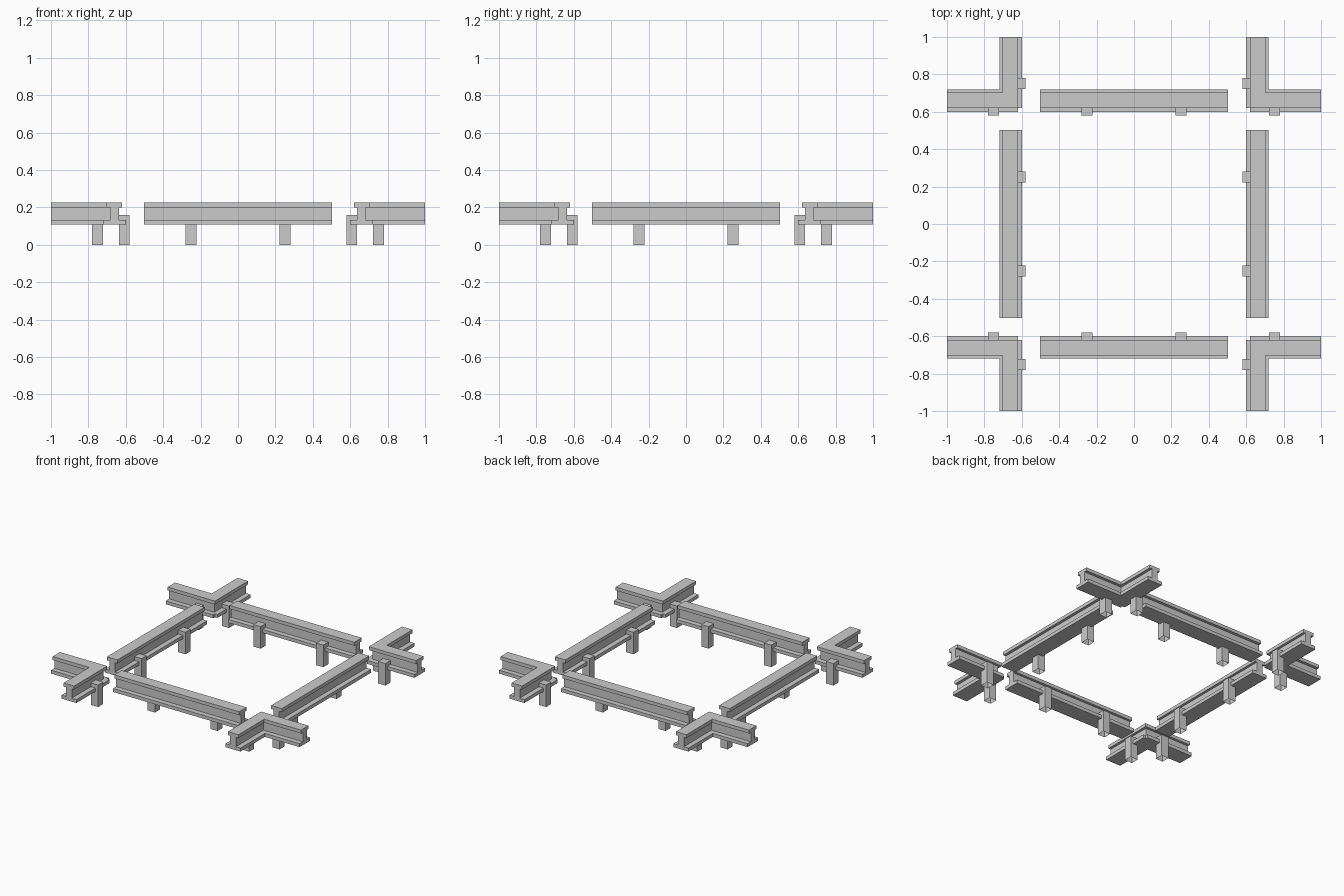
import bpy, bmesh
from mathutils import Matrix
from math import pi

if "Cube" in bpy.data.objects:
    bpy.data.objects.remove(bpy.data.objects["Cube"])

C = 0.66        # distance of the beam centre line from the origin
NOTCH = 0.04    # inner flange corner is cut back to this offset

# Rail cross-section: (offset towards the inside, height)
PROFILE = [(-0.06, 0.107), (0.06, 0.107), (0.06, 0.132), (0.023, 0.132),
           (0.023, 0.2), (0.041, 0.2), (0.041, 0.225), (-0.044, 0.225),
           (-0.044, 0.2), (-0.023, 0.2), (-0.023, 0.132), (-0.06, 0.132)]


def finish(bm, name, turn):
    bmesh.ops.remove_doubles(bm, verts=bm.verts, dist=1e-5)
    bm.transform(Matrix.Rotation(turn * pi / 2, 4, 'Z'))
    mesh = bpy.data.meshes.new(name)
    bm.to_mesh(mesh)
    bm.free()
    obj = bpy.data.objects.new(name, mesh)
    bpy.context.collection.objects.link(obj)


def rail(name, stations, turn):
    """Loft the profile through stations, each mapping an offset to (x, y)."""
    bm = bmesh.new()
    rings = [[bm.verts.new((*s(u), z)) for u, z in PROFILE] for s in stations]
    n = len(PROFILE)
    for a, b in zip(rings, rings[1:]):
        for i in range(n):
            j = (i + 1) % n
            bm.faces.new((a[i], a[j], b[j], b[i]))
    bm.faces.new(rings[0][::-1])
    bm.faces.new(rings[-1])
    bmesh.ops.recalc_face_normals(bm, faces=bm.faces)
    finish(bm, name, turn)


def post(name, x, y, turn):
    """Hollow-bottomed square post under and beside the rail."""
    bm = bmesh.new()
    bmesh.ops.create_cube(bm, size=1, matrix=Matrix.Translation((x, y, 0.08))
                          @ Matrix.Diagonal((0.058, 0.058, 0.16, 1)))
    base = [f for f in bm.faces if f.normal.z < -0.9]
    bmesh.ops.delete(bm, geom=base, context='FACES_ONLY')
    finish(bm, name, turn)


cut = lambda u: min(u, NOTCH)
corner = [lambda u: (1, C - u),
          lambda u: (C - cut(u), C - u),
          lambda u: (C - cut(u), C - cut(u)),
          lambda u: (C - u, C - cut(u)),
          lambda u: (C - u, 1)]
straight = [lambda u: (C - u, -0.502), lambda u: (C - u, 0.502)]
INNER = 0.608   # post centre distance, just inside the rail

# One side and one corner, repeated four times around the centre
for k in range(4):
    rail(f"straight_rail_{k}", straight, k)
    rail(f"corner_rail_{k}", corner, k)
    for i, (x, y) in enumerate([(INNER, -0.252), (INNER, 0.252)]):
        post(f"straight_post_{k}_{i}", x, y, k)
    for i, (x, y) in enumerate([(INNER, 0.752), (0.752, INNER)]):
        post(f"corner_post_{k}_{i}", x, y, k)
